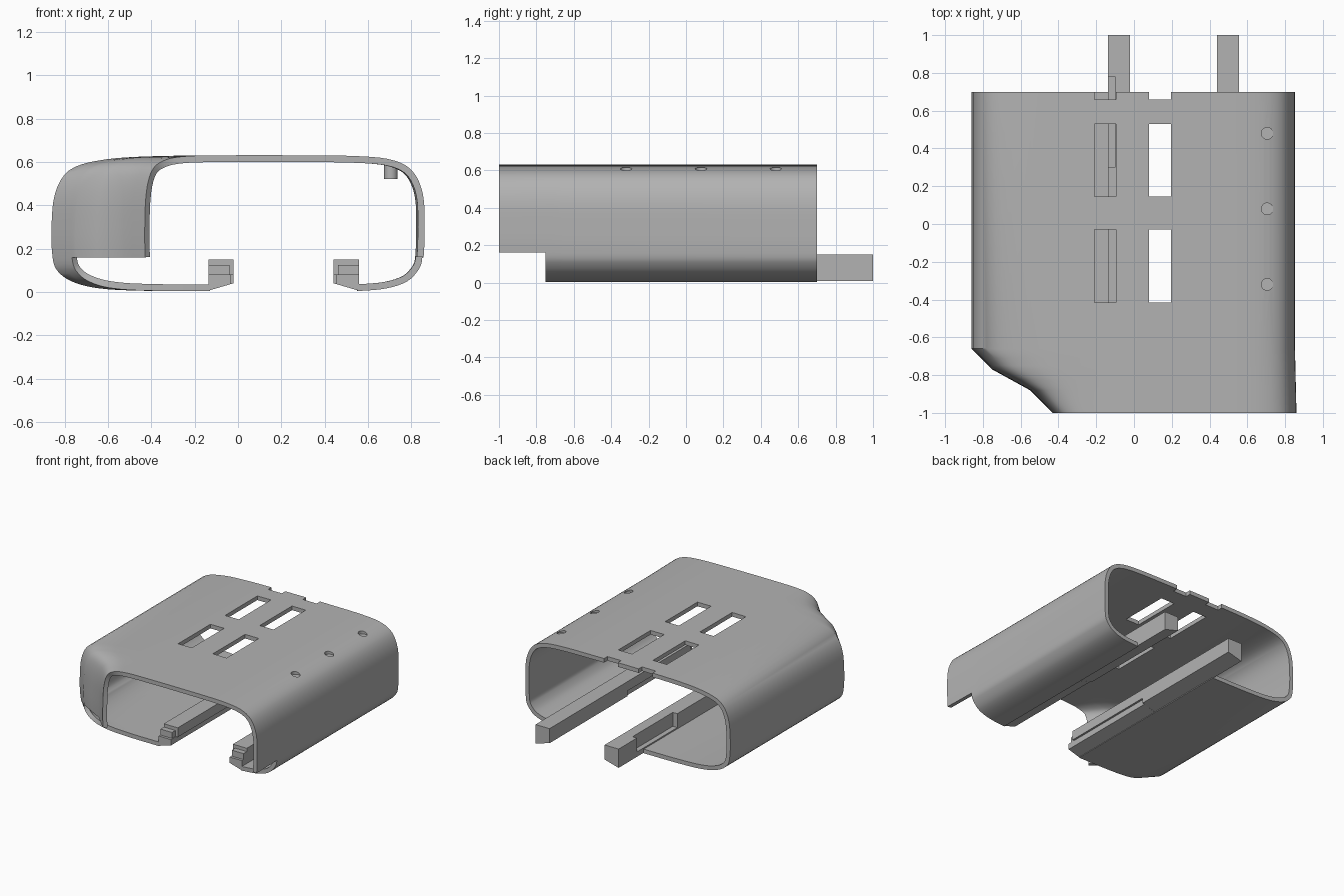
import bpy, bmesh, math
from mathutils import Vector

if "Cube" in bpy.data.objects:
    bpy.data.objects.remove(bpy.data.objects["Cube"])

grey = bpy.data.materials.new("plain_grey")
grey.diffuse_color = (0.45, 0.45, 0.45, 1)
grey.use_nodes = True
grey.node_tree.nodes["Principled BSDF"].inputs["Base Color"].default_value = grey.diffuse_color


def add_object(name, bm):
    mesh = bpy.data.meshes.new(name)
    bm.to_mesh(mesh)
    bm.free()
    mesh.materials.append(grey)
    ob = bpy.data.objects.new(name, mesh)
    bpy.context.collection.objects.link(ob)
    return ob


def add_box(bm, x0, x1, y0, y1, z0, z1):
    vs = bmesh.ops.create_cube(bm, size=1)["verts"]
    for v in vs:
        v.co = Vector(((x0 + x1) / 2 + v.co.x * (x1 - x0),
                       (y0 + y1) / 2 + v.co.y * (y1 - y0),
                       (z0 + z1) / 2 + v.co.z * (z1 - z0)))


def add_cylinder(bm, x, y, z0, z1, r):
    vs = bmesh.ops.create_cone(bm, cap_ends=True, segments=24, radius1=r,
                               radius2=r, depth=z1 - z0)["verts"]
    bmesh.ops.translate(bm, verts=vs, vec=(x, y, (z0 + z1) / 2))


def prism(bm, pts, y0, y1):
    """Extrude an xz outline along y."""
    a = [bm.verts.new((x, y0, z)) for x, z in pts]
    b = [bm.verts.new((x, y1, z)) for x, z in pts]
    bm.faces.new(a)
    bm.faces.new(b[::-1])
    n = len(pts)
    for i in range(n):
        bm.faces.new((a[i], b[i], b[(i + 1) % n], a[(i + 1) % n]))
    bmesh.ops.recalc_face_normals(bm, faces=bm.faces[:])


def bake(ob):
    """Apply the modifiers and keep the resulting mesh."""
    bpy.context.view_layer.update()
    dg = bpy.context.evaluated_depsgraph_get()
    mesh = bpy.data.meshes.new_from_object(ob.evaluated_get(dg))
    ob.modifiers.clear()
    ob.data = mesh


def cut(ob, cutter):
    cutter.hide_render = True
    m = ob.modifiers.new("cut", "BOOLEAN")
    m.operation, m.solver, m.object = "DIFFERENCE", "EXACT", cutter
    bake(ob)
    bpy.data.objects.remove(cutter)


def smooth(ob):
    bpy.ops.object.select_all(action="DESELECT")
    ob.select_set(True)
    bpy.context.view_layer.objects.active = ob
    bpy.ops.object.shade_smooth_by_angle(angle=math.radians(30))


# shell cross-section, from the right bottom edge over the top to the left one
SPLIT = 0.16
section = [(0.55, 0.004), (0.68, 0.016), (0.78, 0.05), (0.835, 0.11),
           (0.848, SPLIT), (0.852, 0.3), (0.845, 0.45), (0.80, 0.555),
           (0.72, 0.605), (0.58, 0.625), (0.3, 0.63), (-0.1, 0.63),
           (-0.45, 0.624), (-0.65, 0.605), (-0.78, 0.56), (-0.842, 0.46),
           (-0.86, 0.3), (-0.855, SPLIT), (-0.835, 0.10), (-0.77, 0.05),
           (-0.65, 0.018), (-0.45, 0.006), (-0.13, 0.004)]
STEPS = 4
profile = []
for i in range(len(section) - 1):
    p0 = Vector(section[max(i - 1, 0)])
    p1, p2 = Vector(section[i]), Vector(section[i + 1])
    p3 = Vector(section[min(i + 2, len(section) - 1)])
    k = (p2 - p1).length
    m1 = (p2 - p0).normalized() * k
    m2 = (p3 - p1).normalized() * k
    for s in range(STEPS):
        t = s / STEPS
        profile.append(p1 * (2*t**3 - 3*t**2 + 1) + m1 * (t**3 - 2*t**2 + t)
                       + p2 * (3*t**2 - 2*t**3) + m2 * (t**3 - t**2))
profile.append(Vector(section[-1]))

# stations along y with the position of the left wall: its front corner tapers
stations = [(-1, -0.43), (-0.94, -0.49), (-0.88, -0.55), (-0.825, -0.65),
            (-0.77, -0.75), (-0.75, -0.77), (-0.71, -0.81), (-0.66, -0.86),
            (0.7, -0.86)]
bm = bmesh.new()
grid = []
for y, wall in stations:
    row = []
    for p in profile:
        x = p.x
        if x < -0.13:
            x = -0.13 + (x + 0.13) * (-wall - 0.13) / 0.73
        elif x > 0.5 and y < -0.66:
            x += 0.008 * (x - 0.5) / 0.35 * (-0.66 - y) / 0.34
        row.append(bm.verts.new((x, y, p.y)))
    grid.append(row)
for j in range(len(stations) - 1):
    for i in range(len(profile) - 1):
        low = (profile[i].y + profile[i + 1].y) / 2 < SPLIT
        if low and stations[j][0] < -0.751:
            continue
        bm.faces.new((grid[j][i], grid[j + 1][i],
                      grid[j + 1][i + 1], grid[j][i + 1]))
bmesh.ops.delete(bm, geom=[v for v in bm.verts if not v.link_faces],
                 context="VERTS")
shell = add_object("shell", bm)
sol = shell.modifiers.new("wall", "SOLIDIFY")
sol.thickness, sol.offset, sol.use_even_offset = 0.031, -1, True
bake(shell)

# windows, rear edge notches and round holes in the top
PIN_X, PIN_Y = 0.705, (0.48, 0.08, -0.32)
bm = bmesh.new()
for x0, x1 in ((-0.21, -0.095), (0.08, 0.195)):
    for y0, y1 in ((0.145, 0.53), (-0.415, -0.03), (0.66, 0.75)):
        add_box(bm, x0, x1, y0, y1, 0.4, 0.8)
for y in PIN_Y:
    add_cylinder(bm, PIN_X, y, 0.4, 0.8, 0.031)
cut(shell, add_object("top_cutter", bm))
smooth(shell)

# pins closing the round holes from inside
for n, y in enumerate(PIN_Y):
    bm = bmesh.new()
    add_cylinder(bm, PIN_X, y, 0.52, 0.592, 0.031)
    smooth(add_object(f"hole_pin_{n + 1}", bm))

# two rails along the bottom opening, mirrored about its middle
for side in ("left", "right"):
    def mx(pts):
        return pts if side == "left" else [(0.42 - x, z) for x, z in pts]
    bm = bmesh.new()
    prism(bm, mx([(-0.137, 0.008), (-0.02, 0.04), (-0.02, 0.15),
                  (-0.137, 0.15)]), 0.07, 1.0)
    rail = add_object(side + "_rail_rear", bm)
    if side == "left":
        bm = bmesh.new()
        add_box(bm, -0.2, -0.1, 0.3, 0.78, 0.045, 0.3)
        cut(rail, add_object("pocket_cutter", bm))
    bm = bmesh.new()
    prism(bm, mx([(-0.137, 0.08), (-0.02, 0.08), (-0.02, 0.15),
                  (-0.137, 0.15)]), -0.69, 0.07)
    add_object(side + "_rail_front", bm)
    bm = bmesh.new()
    prism(bm, mx([(-0.137, 0.006), (-0.035, 0.036), (-0.035, 0.08),
                  (-0.137, 0.08)]), -0.75, 0.07)
    add_object(side + "_rail_foot", bm)
    bm = bmesh.new()
    prism(bm, mx([(-0.137, 0.08), (-0.04, 0.08), (-0.04, 0.125),
                  (-0.137, 0.125)]), -0.73, -0.69)
    add_object(side + "_rail_step", bm)
